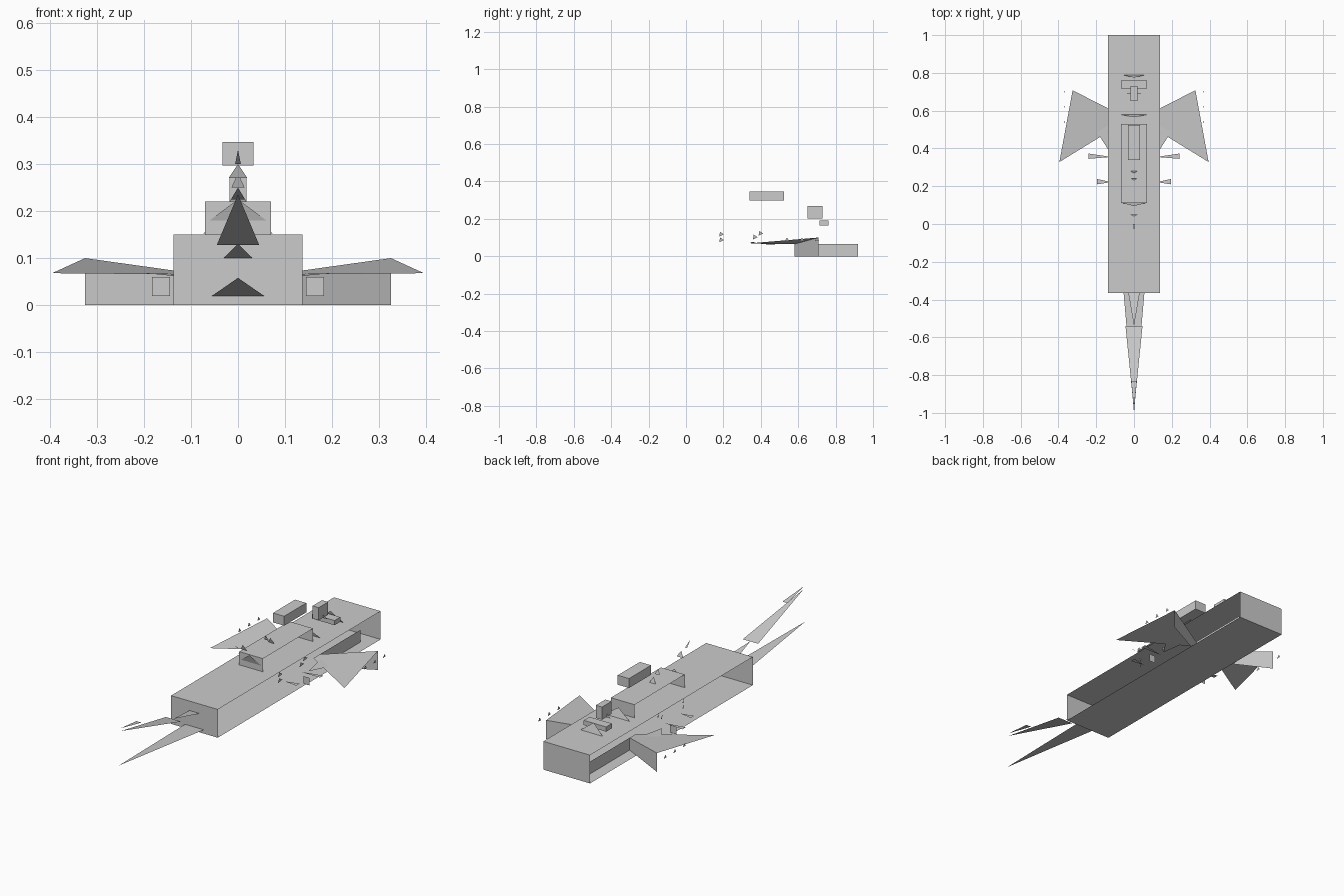
import bpy


def mesh(name, verts, faces):
    me = bpy.data.meshes.new(name)
    me.from_pydata(verts, [], faces)
    me.update()
    ob = bpy.data.objects.new(name, me)
    bpy.context.collection.objects.link(ob)
    return ob


def box(name, w, y0, y1, z0, z1, sides=True, bottom=True):
    """Box centred on x = 0; the hull sections are open at the sides."""
    v = [(x, y, z) for z in (z0, z1) for y in (y0, y1) for x in (-w, w)]
    f = [(4, 5, 7, 6), (0, 1, 5, 4), (2, 6, 7, 3)]
    if bottom:
        f.append((0, 2, 3, 1))
    if sides:
        f += [(0, 4, 6, 2), (1, 3, 7, 5)]
    return mesh(name, v, f)


def fin(name, w, y0, z0, y1, z1):
    """Single triangle: base of half width w, apex on the centre line."""
    return mesh(name, [(-w, y0, z0), (w, y0, z0), (0, y1, z1)], [(0, 1, 2)])


def pair(name, verts):
    """Flat panel on the right plus its mirror image on the left."""
    n = len(verts)
    ob = mesh(name, verts, [tuple(range(n))])
    m = ob.modifiers.new("mirror", 'MIRROR')
    m.use_clip = False
    m.use_mirror_merge = False
    return ob


# Open-sided hull and raised deck
box("hull", 0.137, -0.365, 1.0, 0, 0.15, sides=False)
box("upper_deck", 0.07, 0.11, 0.53, 0.15, 0.22, sides=False, bottom=False)

# Floating bridge blocks
box("top_block", 0.033, 0.34, 0.525, 0.297, 0.347)
box("tower_block", 0.018, 0.65, 0.73, 0.203, 0.27)
box("tower_base", 0.066, 0.715, 0.763, 0.165, 0.19)

# Nose spikes
fin("upper_spike", 0.045, -0.54, 0.128, -0.985, 0.235)
fin("lower_spike", 0.055, -0.365, 0.02, -1.0, 0.058)
fin("middle_spike", 0.03, -0.365, 0.10, -0.54, 0.13)
fin("spike_tip", 0.015, -0.83, 0.225, -0.985, 0.25)

# Inner engine walls, wings and the panels behind them
pair("engine_wall", [(0.075, 0.58, 0), (0.075, 0.92, 0),
                     (0.075, 0.92, 0.065), (0.075, 0.58, 0.065)])
pair("wing", [(0.075, 0.58, 0.065), (0.325, 0.708, 0.10),
              (0.395, 0.328, 0.068), (0.075, 0.525, 0.065)])
pair("wing_rear_panel", [(0.075, 0.58, 0), (0.325, 0.708, 0),
                         (0.325, 0.708, 0.10), (0.075, 0.58, 0.065)])
pair("gun_plate", [(0.145, 0.34, 0.02), (0.183, 0.34, 0.02),
                   (0.183, 0.34, 0.06), (0.145, 0.34, 0.06)])

# Small side blades
pair("wing_brace", [(0.195, 0.485, 0.068), (0.137, 0.395, 0.062), (0.11, 0.54, 0.066)])
pair("rear_blade", [(0.24, 0.345, 0.075), (0.24, 0.373, 0.075), (0.12, 0.355, 0.07)])
pair("front_blade", [(0.195, 0.21, 0.072), (0.195, 0.238, 0.072), (0.12, 0.222, 0.07)])
for i, y in enumerate((0.54, 0.62, 0.70)):
    pair(f"wingtip_barb_{i}", [(0.368, y - 0.012, 0.082), (0.368, y + 0.012, 0.082),
                               (0.37, y, 0.10)])

# Triangular barbs inside the open hull sides
for i, (y, z) in enumerate(((0.19, 0.075), (0.19, 0.105), (0.37, 0.09), (0.4, 0.11))):
    pair(f"hull_barb_{i}", [(0.11, y - 0.012, z), (0.12, y + 0.012, z + 0.012),
                            (0.115, y - 0.008, z + 0.026)])

# Row of fins along the centre line
fins = [(0.065, 0.79, 0.15, 0.775, 0.2), (0.04, 0.69, 0.2, 0.685, 0.235),
        (0.075, 0.58, 0.152, 0.565, 0.20), (0.06, 0.11, 0.18, 0.095, 0.225),
        (0.018, 0.28, 0.22, 0.27, 0.25), (0.014, 0.24, 0.25, 0.23, 0.28),
        (0.02, 0.05, 0.27, 0.04, 0.30), (0.006, 0.0, 0.30, -0.035, 0.33)]
for i, f in enumerate(fins):
    fin(f"deck_fin_{i}", *f)
